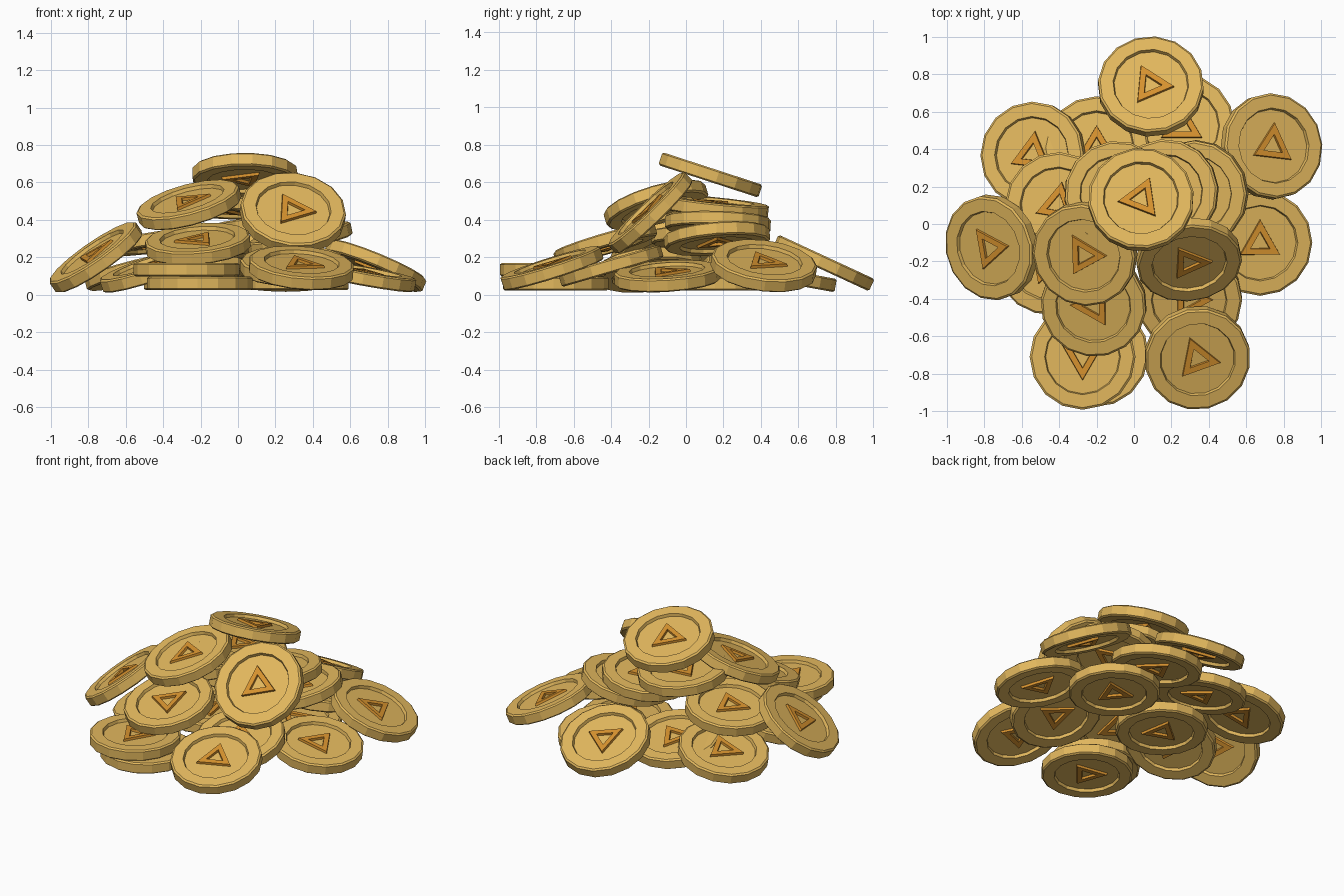
import bpy
import bmesh
import math
from mathutils import Vector, Quaternion

cube = bpy.data.objects.get("Cube")
if cube:
    bpy.data.objects.remove(cube, do_unlink=True)

SIDES = 16


def material(name, color):
    mat = bpy.data.materials.new(name)
    mat.use_nodes = True
    mat.diffuse_color = color
    mat.node_tree.nodes["Principled BSDF"].inputs["Base Color"].default_value = color
    return mat


gold = material("gold", (0.76, 0.475, 0.11, 1))
orange = material("orange_gold", (0.68, 0.29, 0.028, 1))


def ring(bm, radius, z, count):
    steps = [2 * math.pi * i / count for i in range(count)]
    return [bm.verts.new((radius * math.cos(a), radius * math.sin(a), z)) for a in steps]


def bridge(bm, a, b, mat=0):
    for i in range(len(a)):
        j = (i + 1) % len(a)
        bm.faces.new((a[i], a[j], b[j], b[i])).material_index = mat


def coin_mesh():
    bm = bmesh.new()
    # Body: raised rim with chamfers, sunken floor on both sides
    half = [(0.197, 0.017), (0.203, 0.036), (0.272, 0.036), (0.283, 0.028)]
    profile = half + [(r, -z) for r, z in reversed(half)]
    rings = [ring(bm, r, z, SIDES) for r, z in profile]
    for a, b in zip(rings, rings[1:]):
        bridge(bm, a, b)
    bm.faces.new(rings[0])
    bm.faces.new(rings[-1])
    # Plain raised triangle frame on both floors
    for side in (1, -1):
        low, high = 0.016 * side, 0.032 * side
        loops = [ring(bm, r, z, 3) for r, z in
                 ((0.127, low), (0.122, high), (0.062, high), (0.057, low))]
        for a, b in zip(loops, loops[1:] + loops[:1]):
            bridge(bm, a, b, 1)
    bmesh.ops.recalc_face_normals(bm, faces=bm.faces)
    mesh = bpy.data.meshes.new("coin")
    bm.to_mesh(mesh)
    bm.free()
    mesh.materials.append(gold)
    mesh.materials.append(orange)
    return mesh


# Each coin: name, centre, sideways lean of its axis (x, y), spin in degrees
coins = [
    ("top_coin", (0.037, 0.13, 0.64), (0, 0.31), 188),
    ("back_coin", (0.09, 0.735, 0.17), (0, 0.42), -5),
    ("right_back_coin", (0.735, 0.415, 0.155), (0.38, 0.12), 205),
    ("right_coin", (0.67, -0.10, 0.10), (0.18, -0.06), 90),
    ("left_back_coin", (-0.54, 0.37, 0.125), (-0.24, 0.1), 203),
    ("back_base_left_coin", (-0.2, 0.40, 0.13), (0, 0.2), 90),
    ("back_base_right_coin", (0.255, 0.52, 0.1), (0, 0.18), 90),
    ("left_coin", (-0.76, -0.125, 0.20), (-0.56, -0.18), 8),
    ("left_middle_coin", (-0.405, 0.1, 0.285), (-0.14, 0.08), 200),
    ("upper_left_coin", (-0.262, -0.16, 0.48), (-0.25, -0.28), 0),
    ("front_left_coin", (-0.215, -0.43, 0.272), (-0.08, -0.28), 60),
    ("leaning_coin", (0.293, -0.19, 0.437), (0.1, -0.69), 0),
    ("upper_middle_coin", (-0.09, 0.16, 0.468), (0.06, 0.1), 30),
    ("centre_middle_coin", (0.17, 0.17, 0.38), (-0.12, 0.03), 50),
    ("right_middle_coin", (0.33, 0.165, 0.30), (-0.2, -0.08), 0),
    ("left_base_coin", (-0.465, -0.2, 0.135), (-0.31, -0.12), 10),
    ("front_stack_upper_coin", (-0.275, -0.71, 0.134), (0, 0), 270),
    ("front_stack_lower_coin", (-0.205, -0.695, 0.06), (0, 0), 20),
    ("front_right_coin", (0.338, -0.715, 0.143), (0.08, -0.3), -10),
    ("front_middle_coin", (0.295, -0.40, 0.155), (0, -0.28), 0),
    ("centre_base_right_coin", (0.31, 0.18, 0.06), (0, 0), 40),
    ("centre_base_left_coin", (-0.22, 0.0, 0.06), (0, 0), 70),
]

mesh = coin_mesh()
for name, centre, (nx, ny), spin in coins:
    axis = Vector((nx, ny, math.sqrt(1 - nx * nx - ny * ny)))
    lean = Vector((0, 0, 1)).rotation_difference(axis)
    coin = bpy.data.objects.new(name, mesh)
    coin.rotation_mode = "QUATERNION"
    coin.rotation_quaternion = lean @ Quaternion((0, 0, 1), math.radians(spin))
    coin.location = centre
    bpy.context.collection.objects.link(coin)
